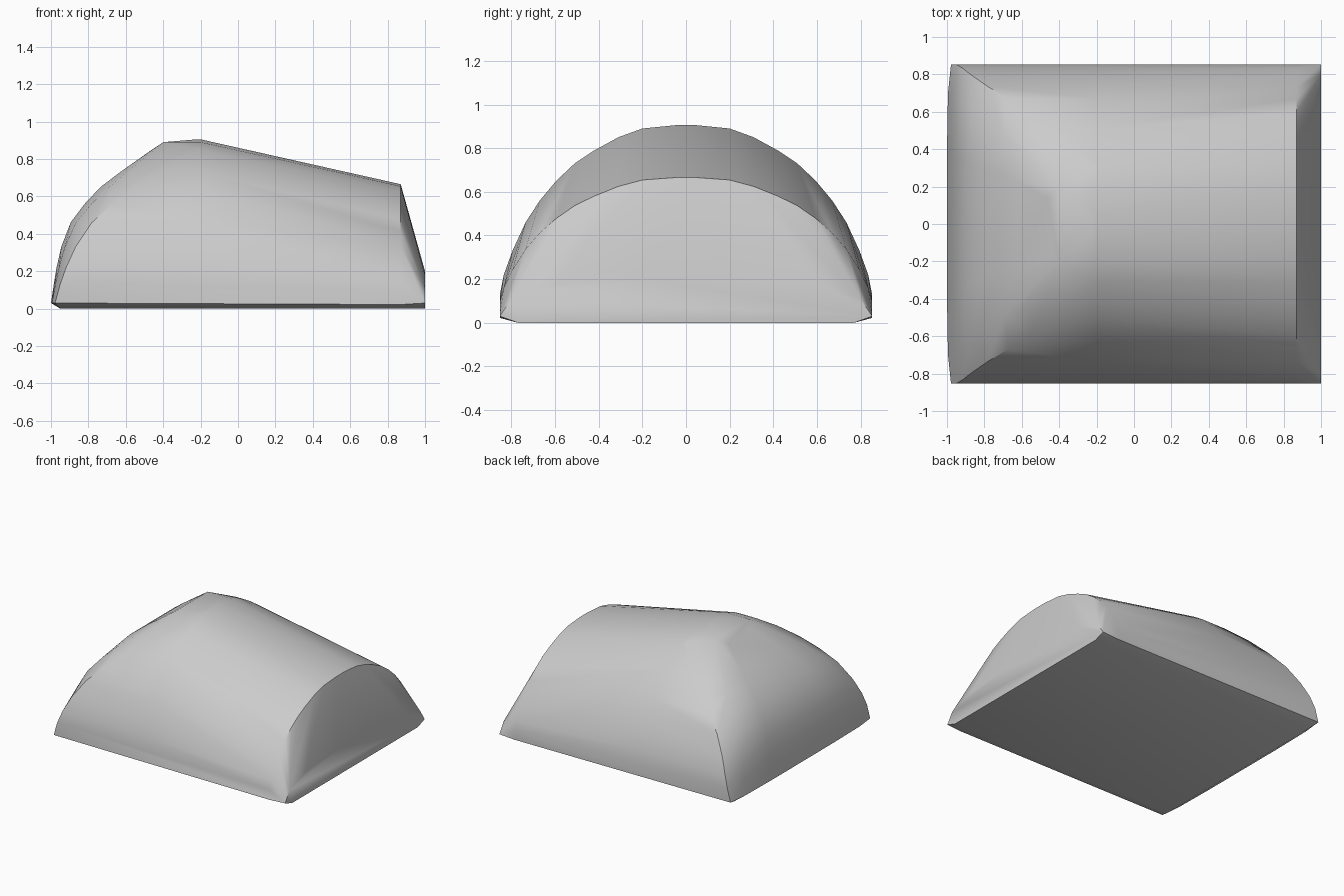
import bpy
import bmesh
import math

cube = bpy.data.objects.get("Cube")
if cube:
    bpy.data.objects.remove(cube, do_unlink=True)

# One neutral colour for the whole shell
grey = bpy.data.materials.new("light grey")
grey.use_nodes = True
colour = (0.6, 0.6, 0.6, 1)
grey.diffuse_color = colour
grey.node_tree.nodes["Principled BSDF"].inputs["Base Color"].default_value = colour

# Height levels of the vault: (height, half width, x of the curved end)
LEVELS = [(0.03, 0.853, -1.0), (0.13, 0.853, -0.985), (0.22, 0.835, -0.97),
          (0.33, 0.795, -0.945), (0.46, 0.735, -0.895), (0.56, 0.67, -0.82),
          (0.65, 0.595, -0.735), (0.73, 0.51, -0.63), (0.79, 0.42, -0.545),
          (0.85, 0.31, -0.46), (0.89, 0.2, -0.4), (0.905, 0.05, -0.22)]
END_X, END_SCALE = 0.87, 0.735

bm = bmesh.new()


def mirrored(x, y, z):
    """Add a point and its twin across the long axis."""
    for side in (-1, 1):
        bm.verts.new((x, side * y, z))


for z, w, x in LEVELS:
    # Rounded end: plan corners get softer with height
    r = 0.02 + 0.3 * z ** 1.5
    if z < 0.87:
        mirrored(x, w * 0.45, z)
        mirrored(x + 0.25 * r, w * 0.82, z)
        mirrored(x + r, w, z)
    else:
        mirrored(x, w, z)
    # Barrel arch, then the lower arch above the slanted end
    mirrored(-0.2, w, z)
    mirrored(END_X, w, z * END_SCALE)

# Foot of the slanted end
for y, z in [(0.853, 0.03), (0.8, 0.11), (0.6, 0.18), (0.2, 0.2)]:
    mirrored(1, y, z)

# Flat base with a small undercut
mirrored(1, 0.77, 0)
mirrored(-0.95, 0.77, 0)

# Skin the arches and tidy the flat areas
bmesh.ops.remove_doubles(bm, verts=bm.verts[:], dist=0.001)
hull = bmesh.ops.convex_hull(bm, input=bm.verts[:])
loose = [v for v in bm.verts if not v.link_faces]
bmesh.ops.delete(bm, geom=loose, context='VERTS')
bmesh.ops.dissolve_limit(bm, angle_limit=math.radians(0.5),
                         verts=bm.verts[:], edges=bm.edges[:])
bmesh.ops.recalc_face_normals(bm, faces=bm.faces[:])

mesh = bpy.data.meshes.new("vaulted_shell")
bm.to_mesh(mesh)
bm.free()
mesh.materials.append(grey)
shell = bpy.data.objects.new("vaulted_shell", mesh)
bpy.context.collection.objects.link(shell)

# Smooth vault with crisp base and end edges
bpy.ops.object.select_all(action='DESELECT')
shell.select_set(True)
bpy.context.view_layer.objects.active = shell
bpy.ops.object.shade_smooth_by_angle(angle=math.radians(35))
